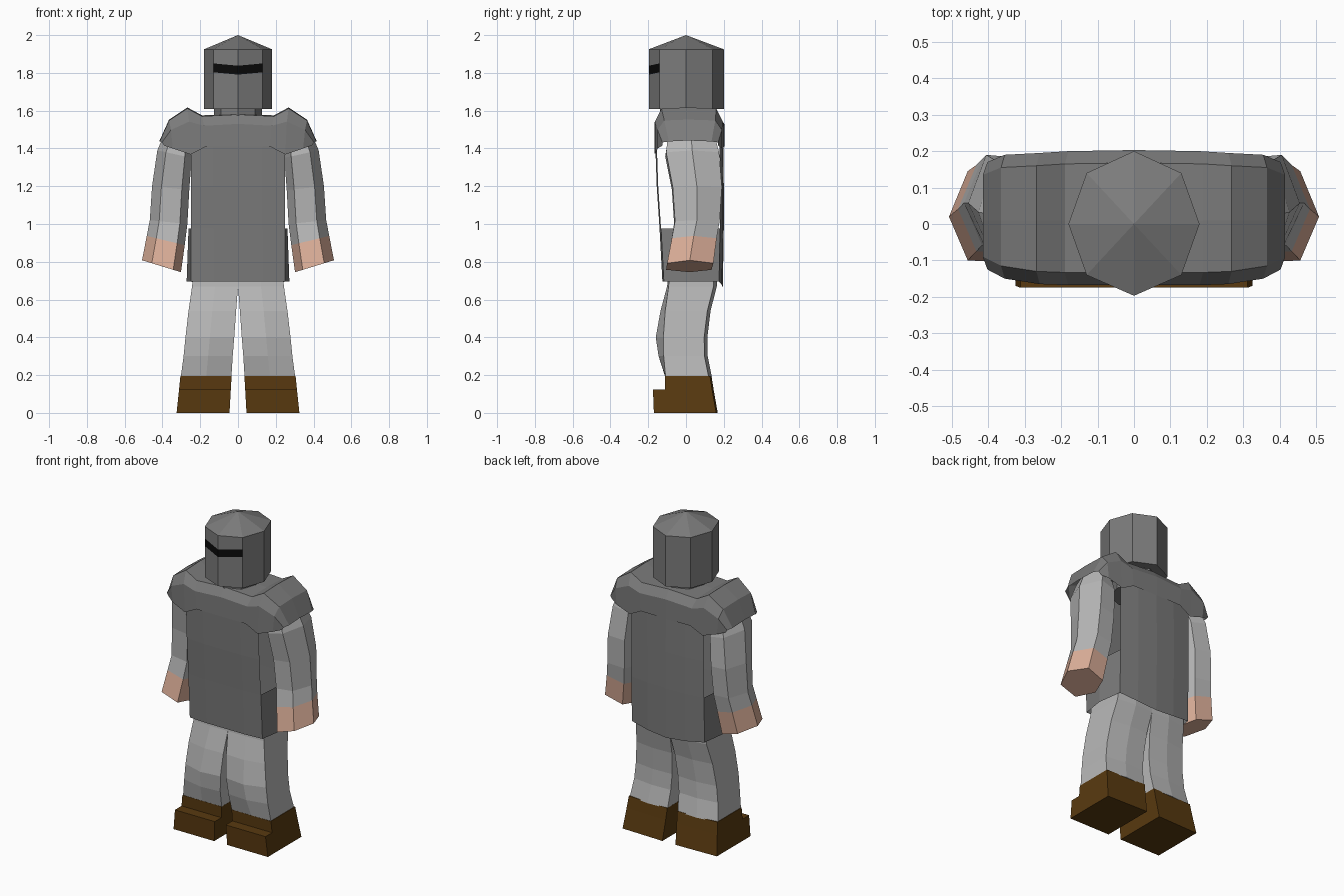
import bpy, bmesh

cube = bpy.data.objects.get("Cube")
if cube:
    bpy.data.objects.remove(cube, do_unlink=True)


def material(name, rgb):
    m = bpy.data.materials.new(name)
    m.use_nodes = True
    m.diffuse_color = (*rgb, 1)
    m.node_tree.nodes["Principled BSDF"].inputs["Base Color"].default_value = (*rgb, 1)
    return m


STEEL = material("steel grey", (0.2, 0.2, 0.2))
CLOTH = material("light grey cloth", (0.48, 0.48, 0.48))
SKIN = material("skin", (0.72, 0.43, 0.32))
LEATHER = material("brown leather", (0.1, 0.042, 0.005))
BLACK = material("black", (0.003, 0.003, 0.003))


def loft(name, rings, mats, closed=True, caps=True, mirror=True, rule=None, skip=None):
    """Skin a list of point rings; rule(band, column) picks a material slot."""
    bm = bmesh.new()
    rows = [[bm.verts.new(p) for p in ring] for ring in rings]
    n = len(rows[0])
    for band in range(len(rows) - 1):
        for c in range(n if closed else n - 1):
            if skip and skip(band, c):
                continue
            d = (c + 1) % n
            a, b = rows[band], rows[band + 1]
            f = bm.faces.new((a[c], a[d], b[d], b[c]))
            f.material_index = rule(band, c) if rule else 0
    if caps:
        for row, band in ((rows[0], 0), (rows[-1], len(rows) - 2)):
            f = bm.faces.new(row)
            f.material_index = rule(band, n - 1) if rule else 0
    bmesh.ops.remove_doubles(bm, verts=bm.verts, dist=0.0005)
    bmesh.ops.recalc_face_normals(bm, faces=bm.faces)
    me = bpy.data.meshes.new(name)
    bm.to_mesh(me)
    bm.free()
    for m in mats:
        me.materials.append(m)
    ob = bpy.data.objects.new(name, me)
    bpy.context.scene.collection.objects.link(ob)
    if mirror:
        ob.modifiers.new("Mirror", "MIRROR")
    return ob


# Helmet: octagon with a ridge at the front, a low cone on top and an eye slit
def octagon(z, s=1.0, dip=0.0):
    half = [(0, -0.197), (0.13, -0.14), (0.18, 0), (0.13, 0.14), (0, 0.2)]
    full = half + [(-x, y) for x, y in half[3:0:-1]]
    return [(x * s, y * s, z - (dip if i == 0 else 0)) for i, (x, y) in enumerate(full)]


loft("helmet",
     [octagon(1.61), octagon(1.803, 1, 0.012), octagon(1.85, 1, 0.012),
      octagon(1.925), octagon(2.0, 0.001)],
     [STEEL, BLACK], caps=False, mirror=False,
     rule=lambda band, c: int(band == 1 and c in (0, 7)))
loft("helmet_underside", [octagon(1.61), octagon(1.615, 0.6)], [STEEL], mirror=False)
loft("neck", [octagon(1.5, 0.7), octagon(1.63, 0.7)], [STEEL], mirror=False)


# Tunic: closed skirt below, open arm sides above
def tunic_ring(z, yf, yb, side, dip=0.0):
    return [(0, yf, z), (0.13, yf, z), (0.25, yf + 0.008, z), (side, 0.02, z),
            (0.25, yb - 0.02, z), (0.13, yb - 0.005, z - dip * 0.6), (0, yb, z - dip)]


loft("tunic",
     [tunic_ring(0.695, -0.125, 0.195, 0.272, 0.03), tunic_ring(0.975, -0.14, 0.2, 0.262),
      tunic_ring(1.2, -0.155, 0.2, 0.25), tunic_ring(1.43, -0.163, 0.198, 0.25)],
     [STEEL], closed=False, caps=False,
     skip=lambda band, c: band > 0 and c in (2, 3))


# Shoulder mantle: arched sections stepping out from the neck to the rim
def arch(xt, zt, xb, zb, yf, yb, drop):
    xm = (xt + xb) / 2
    return [(xb, yf, zb), (xm, yf, zt - drop), (xt, yf + 0.035, zt), (xt, 0.01, zt + 0.005),
            (xt, yb - 0.035, zt), (xm, yb, zt - drop), (xb, yb, zb)]


loft("shoulder_mantle",
     [arch(0, 1.58, 0, 1.41, -0.168, 0.203, 0.05),
      arch(0.19, 1.57, 0.17, 1.41, -0.168, 0.2, 0.05),
      arch(0.268, 1.612, 0.25, 1.368, -0.165, 0.195, 0.07),
      arch(0.365, 1.548, 0.345, 1.4, -0.15, 0.19, 0.05),
      arch(0.415, 1.437, 0.39, 1.415, -0.125, 0.17, 0.005)],
     [STEEL], closed=False, caps=False)


# Arms: six-sided sleeves ending in bare blocky hands
def arm_ring(xi, zi, xo, zo, yf, yb):
    def at(t, y):
        return (xi + (xo - xi) * t, y, zi + (zo - zi) * t)
    mid = (yf + yb) / 2
    return [at(0, mid), at(0.2, yf), at(0.75, yf + 0.005),
            at(1, mid), at(0.75, yb), at(0.2, yb - 0.01)]


loft("sleeves_and_hands",
     [arm_ring(0.25, 1.4, 0.38, 1.5, -0.1, 0.15),
      arm_ring(0.245, 1.35, 0.427, 1.39, -0.11, 0.175),
      arm_ring(0.258, 1.18, 0.455, 1.2, -0.075, 0.19),
      arm_ring(0.268, 1.0, 0.467, 1.02, -0.063, 0.178),
      arm_ring(0.282, 0.888, 0.483, 0.937, -0.08, 0.162),
      arm_ring(0.302, 0.745, 0.508, 0.808, -0.105, 0.145)],
     [CLOTH, SKIN], rule=lambda band, c: int(band == 4))


# Trousers: boxy legs with a ridge over the knee
def leg_ring(z, xi, xo, y_out, y_mid, y_in, yb):
    xm = (xi + xo) / 2
    return [(xi, y_in, z), (xm, y_mid, z), (xo, y_out, z),
            (xo, yb - 0.012, z), (xm, yb + 0.005, z), (xi, yb, z)]


loft("trousers",
     [leg_ring(0.78, 0, 0.235, -0.085, -0.09, -0.09, 0.16),
      leg_ring(0.67, 0, 0.243, -0.092, -0.1, -0.1, 0.158),
      leg_ring(0.54, 0.01, 0.262, -0.11, -0.135, -0.13, 0.125),
      leg_ring(0.4, 0.02, 0.278, -0.12, -0.16, -0.145, 0.108),
      leg_ring(0.3, 0.028, 0.288, -0.118, -0.145, -0.135, 0.11),
      leg_ring(0.19, 0.035, 0.303, -0.108, -0.11, -0.11, 0.132)],
     [CLOTH])


# Boots: ankle cuff on a block with a stepped toe
def box_ring(z, xi, xo, yf, yb):
    return [(xi, yf, z), (xo, yf, z), (xo, yb - 0.008, z), (xi, yb, z)]


loft("boots",
     [box_ring(0, 0.045, 0.325, -0.17, 0.168),
      box_ring(0.125, 0.038, 0.312, -0.175, 0.146),
      box_ring(0.125, 0.038, 0.312, -0.11, 0.146),
      box_ring(0.195, 0.034, 0.305, -0.112, 0.135)],
     [LEATHER])
